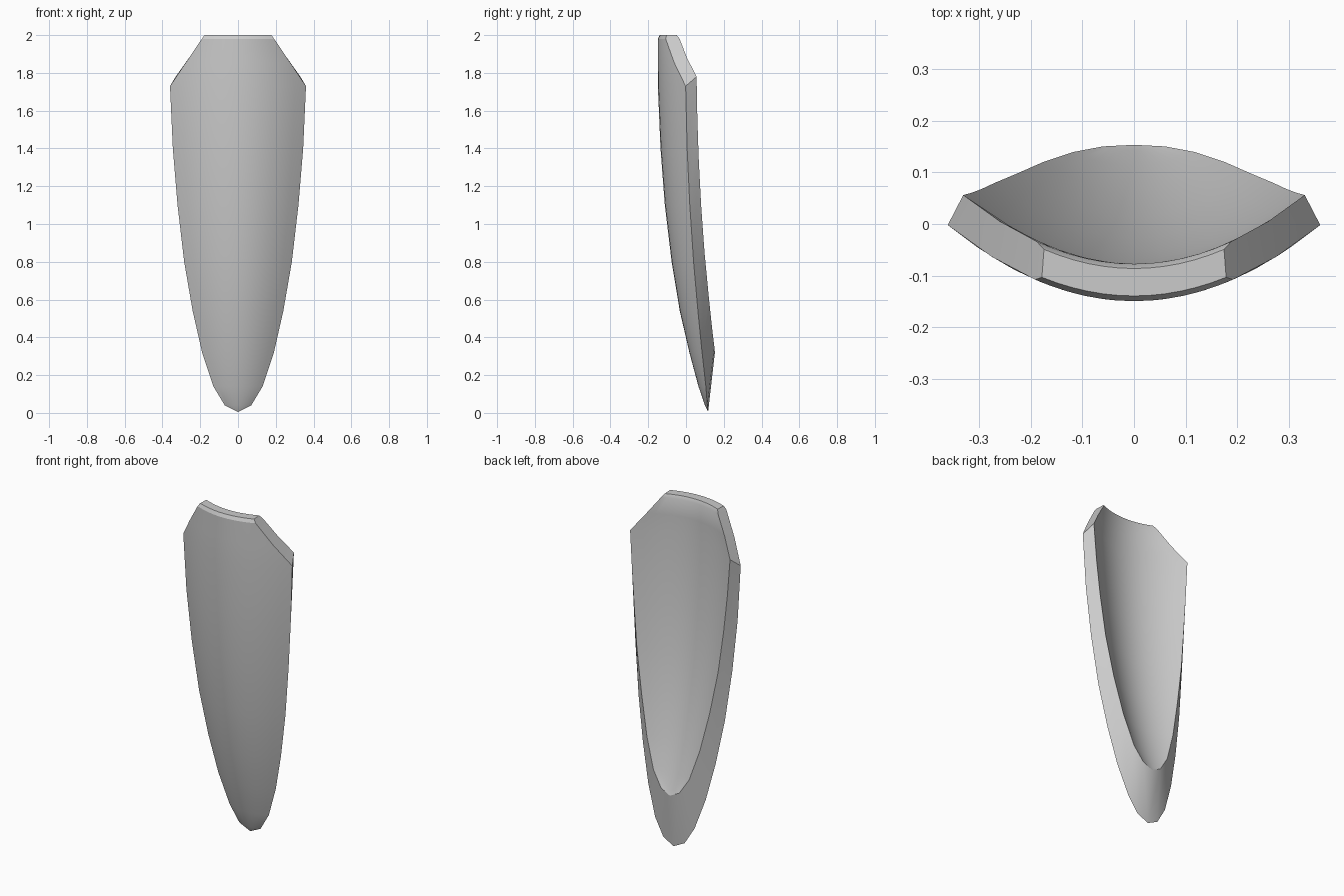
import bpy
import bmesh
import math

cube = bpy.data.objects.get("Cube")
if cube:
    bpy.data.objects.remove(cube, do_unlink=True)

COLS = 12

# Rows from tip to shoulder: height, half width, depth at centre, depth at edge
outer_rows = [
    (0.005, 0.0, 0.117, 0.117), (0.04, 0.07, 0.10, 0.113),
    (0.14, 0.13, 0.066, 0.105), (0.32, 0.19, 0.018, 0.085),
    (0.54, 0.24, -0.033, 0.063), (0.80, 0.285, -0.076, 0.04),
    (1.10, 0.32, -0.112, 0.02), (1.40, 0.345, -0.135, 0.006),
    (1.73, 0.36, -0.149, -0.002)]
inner_rows = [
    (0.32, 0.0, 0.153, 0.153), (0.35, 0.06, 0.142, 0.15),
    (0.44, 0.118, 0.112, 0.139), (0.62, 0.175, 0.062, 0.12),
    (0.85, 0.225, 0.012, 0.098), (1.10, 0.268, -0.028, 0.08),
    (1.35, 0.296, -0.054, 0.067), (1.56, 0.315, -0.068, 0.06),
    (1.78, 0.33, -0.077, 0.056)]


def add_top(rows, top_half, chamfer):
    """Continue the shell along the slanted shoulder to a bevelled top edge."""
    z0, w0, yc, ye = rows[-1]
    curve = (ye - yc) / w0 ** 2
    for z in (0.5 * (z0 + 1.98), 1.98, 2.0):
        w = w0 + (top_half - w0) * (z - z0) / (2 - z0)
        centre = yc + (chamfer if z == 2.0 else 0)
        rows.append((z, w, centre, centre + curve * w * w))


add_top(outer_rows, 0.178, 0.01)
add_top(inner_rows, 0.174, -0.009)

bm = bmesh.new()


def make_grid(rows):
    """Make curved rows of vertices; the tip row is one shared vertex."""
    grid = []
    for z, w, yc, ye in rows:
        if w == 0:
            grid.append([bm.verts.new((0, yc, z))] * (COLS + 1))
            continue
        ts = [2 * i / COLS - 1 for i in range(COLS + 1)]
        grid.append([bm.verts.new((w * t, yc + (ye - yc) * t * t, z)) for t in ts])
    return grid


def bridge(a, b):
    """Join two vertex rows with faces, dropping repeated corners."""
    for i in range(len(a) - 1):
        corners = list(dict.fromkeys((a[i], a[i + 1], b[i + 1], b[i])))
        if len(corners) > 2:
            bm.faces.new(corners)


outer = make_grid(outer_rows)
inner = make_grid(inner_rows)

# Front and back skins
for grid in (outer, inner):
    for low, high in zip(grid, grid[1:]):
        bridge(low, high)

# Side rims and top edge
for side in (0, -1):
    bridge([r[side] for r in outer], [r[side] for r in inner])
bridge(outer[-1], inner[-1])
bmesh.ops.recalc_face_normals(bm, faces=bm.faces[:])

mesh = bpy.data.meshes.new("curved_plate")
bm.to_mesh(mesh)
bm.free()
plate = bpy.data.objects.new("curved_plate", mesh)
bpy.context.collection.objects.link(plate)

# Plain grey surface
grey = bpy.data.materials.new("light_grey")
grey.use_nodes = True
colour = (0.6, 0.6, 0.6, 1)
grey.diffuse_color = colour
grey.node_tree.nodes["Principled BSDF"].inputs["Base Color"].default_value = colour
mesh.materials.append(grey)

bpy.context.view_layer.objects.active = plate
plate.select_set(True)
bpy.ops.object.shade_smooth_by_angle(angle=math.radians(25))
